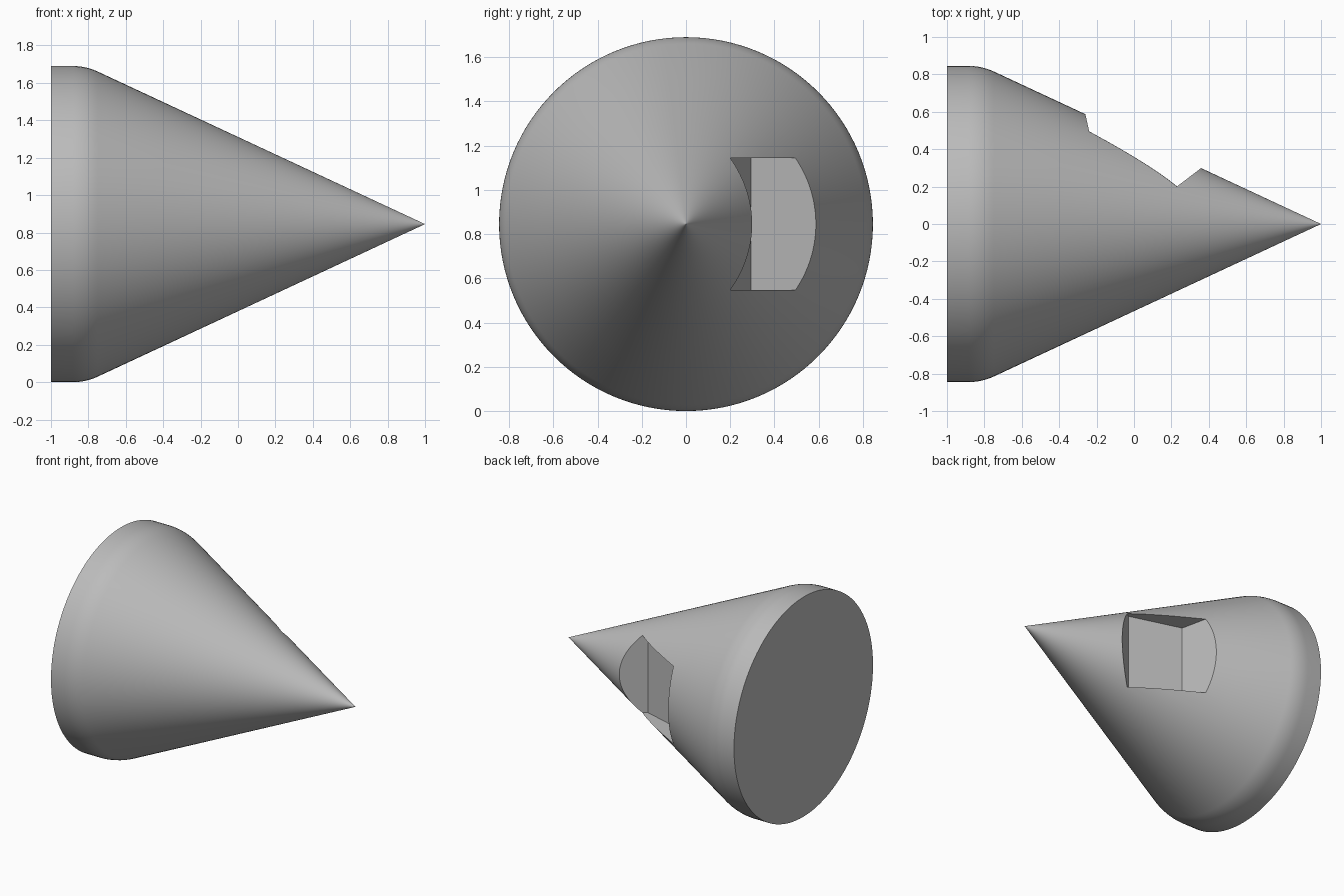
import bpy, bmesh, math
from mathutils import Matrix, Vector

cube = bpy.data.objects.get("Cube")
if cube:
    bpy.data.objects.remove(cube, do_unlink=True)

RADIUS, SLOPE, SEGMENTS = 0.845, 0.466, 128


def make_object(name, bm, material):
    bmesh.ops.recalc_face_normals(bm, faces=bm.faces[:])
    mesh = bpy.data.meshes.new(name)
    bm.to_mesh(mesh)
    bm.free()
    mesh.materials.append(material)
    obj = bpy.data.objects.new(name, mesh)
    bpy.context.collection.objects.link(obj)
    return obj


grey = bpy.data.materials.new("plain grey")
grey.use_nodes = True
grey.diffuse_color = (0.5, 0.5, 0.5, 1)
grey.node_tree.nodes["Principled BSDF"].inputs["Base Color"].default_value = (0.5, 0.5, 0.5, 1)

# Cone profile: flat base, short straight rim, rounded shoulder, straight taper
corner = Vector((1 - RADIUS / SLOPE, RADIUS))
taper = (Vector((1, 0)) - corner).normalized()
start, end = corner - Vector((0.07, 0)), corner + taper * 0.07
profile = [Vector((-1, 0)), Vector((-1, RADIUS))]
for i in range(9):
    t = i / 8
    profile.append(start * (1 - t) ** 2 + corner * 2 * t * (1 - t) + end * t * t)
for x in (-0.4, 0, 0.4, 0.7, 0.9, 0.97, 0.995, 1):
    profile.append(Vector((x, SLOPE * (1 - x))))

# Cone body, turned about the x axis
bm = bmesh.new()
verts = [bm.verts.new((p.x, p.y, 0)) for p in profile]
edges = [bm.edges.new(pair) for pair in zip(verts, verts[1:])]
bmesh.ops.spin(bm, geom=verts + edges, cent=(0, 0, 0), axis=(1, 0, 0),
               angle=math.tau, steps=SEGMENTS, use_merge=True)
bmesh.ops.remove_doubles(bm, verts=bm.verts[:], dist=1e-5)
base = [f for f in bm.faces if f.calc_center_median().x < -0.9999]
bmesh.ops.dissolve_faces(bm, faces=base, use_verts=True)
bmesh.ops.translate(bm, verts=bm.verts[:], vec=(0, 0, RADIUS))
cone = make_object("cone_body", bm, grey)

# Notch cutter: slanted rear wall, sloping floor and splayed front wall
outline = [(-0.304, 0.787), (-0.195, 0.293), (0.20, 0.178), (0.62, 0.498), (0.62, 0.787)]
bm = bmesh.new()
face = bm.faces.new([bm.verts.new((x, y, 0.548)) for x, y in outline])
side = bmesh.ops.extrude_face_region(bm, geom=[face])
bmesh.ops.translate(bm, vec=(0, 0, 0.595),
                    verts=[g for g in side["geom"] if isinstance(g, bmesh.types.BMVert)])
cutter = make_object("notch_cutter", bm, grey)
cutter.hide_render = True

cut = cone.modifiers.new("notch", 'BOOLEAN')
cut.operation = 'DIFFERENCE'
cut.solver = 'EXACT'
cut.object = cutter

# Apply the cut and shade the curved surface smoothly
bpy.ops.object.select_all(action='DESELECT')
cone.select_set(True)
bpy.context.view_layer.objects.active = cone
bpy.ops.object.modifier_apply(modifier=cut.name)
bpy.data.objects.remove(cutter, do_unlink=True)
bpy.ops.object.shade_smooth_by_angle(angle=math.radians(20))
